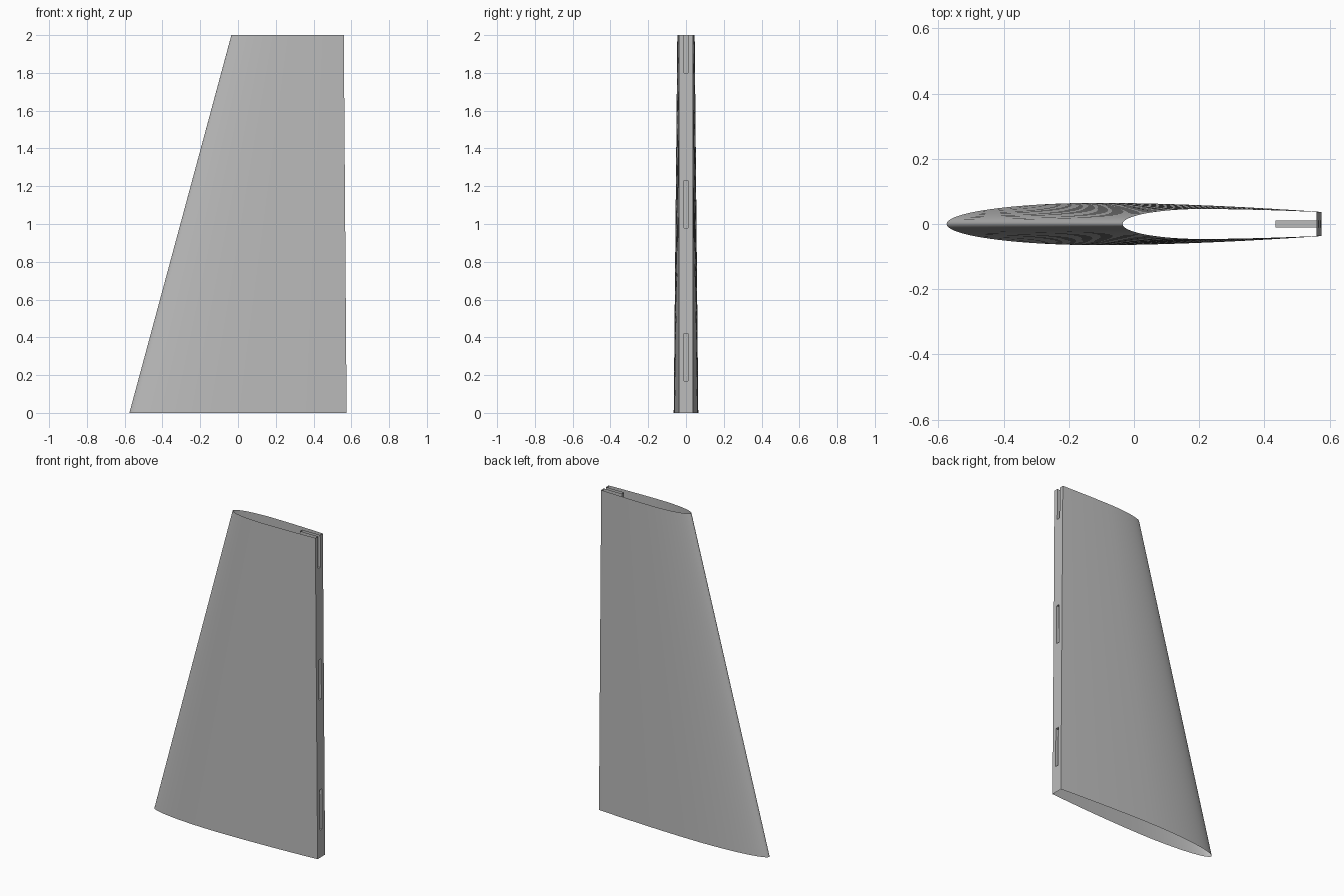
import bpy, bmesh, math

cube = bpy.data.objects.get("Cube")
if cube:
    bpy.data.objects.remove(cube, do_unlink=True)

grey = bpy.data.materials.new("plain grey")
grey.use_nodes = True
colour = (0.5, 0.5, 0.5, 1)
grey.diffuse_color = colour
grey.node_tree.nodes["Principled BSDF"].inputs["Base Color"].default_value = colour

HEIGHT = 2.0
TAIL = 0.037          # half width of the blunt trailing edge
SLOT = 0.011          # half width of the hinge slots
SLOT_DEPTH_X = 0.435
SLOTS = [(0.17, 0.42), (0.98, 1.23), (1.80, HEIGHT)]


def tail_x(z):
    return 0.575 - 0.0075 * z


def section(nose, tail, thick, z, steps=20):
    """Open aerofoil outline: elliptical nose, gently tapering tail."""
    peak = nose + 0.41 * (tail - nose)
    half = []
    for i in range(1, steps + 1):
        a = math.pi / 2 * i / steps
        half.append((peak - (peak - nose) * math.cos(a), thick * math.sin(a)))
    for i in range(1, steps + 1):
        t = i / steps
        half.append((peak + (tail - peak) * t, thick - (thick - TAIL) * t ** 1.7))
    front = [(x, -y, z) for x, y in reversed(half)]
    return front + [(nose, 0, z)] + [(x, y, z) for x, y in half]


def make_object(name, bm):
    mesh = bpy.data.meshes.new(name)
    bm.to_mesh(mesh)
    bm.free()
    mesh.materials.append(grey)
    obj = bpy.data.objects.new(name, mesh)
    bpy.context.collection.objects.link(obj)
    return obj


def add_quad(bm, *points):
    bm.faces.new([bm.verts.new(p) for p in points])


# Skin: tapered aerofoil shell, open at both ends
bm = bmesh.new()
root = [bm.verts.new(p) for p in section(-0.575, tail_x(0), 0.065, 0)]
tip = [bm.verts.new(p) for p in section(-0.035, tail_x(HEIGHT), 0.046, HEIGHT)]
for i in range(len(root) - 1):
    bm.faces.new((root[i + 1], root[i], tip[i], tip[i + 1]))
skin = make_object("wing_skin", bm)
bpy.context.view_layer.objects.active = skin
skin.select_set(True)
bpy.ops.object.shade_smooth_by_angle(angle=math.radians(30))

# Trailing edge wall, leaving gaps where the slots open
bm = bmesh.new()


def wall(y0, y1, z0, z1):
    add_quad(bm, (tail_x(z0), y0, z0), (tail_x(z0), y1, z0),
             (tail_x(z1), y1, z1), (tail_x(z1), y0, z1))


wall(-TAIL, -SLOT, 0, HEIGHT)
wall(SLOT, TAIL, 0, HEIGHT)
start = 0
for low, high in SLOTS:
    wall(-SLOT, SLOT, start, low)
    start = high
make_object("trailing_edge", bm)

# Hinge slots: pockets facing inward, the topmost one open at the tip
bm = bmesh.new()
for low, high in SLOTS:
    d, s, a, b = SLOT_DEPTH_X, SLOT, tail_x(low), tail_x(high)
    add_quad(bm, (d, -s, low), (d, s, low), (d, s, high), (d, -s, high))
    add_quad(bm, (d, -s, low), (a, -s, low), (a, s, low), (d, s, low))
    add_quad(bm, (a, -s, low), (d, -s, low), (d, -s, high), (b, -s, high))
    add_quad(bm, (d, s, low), (a, s, low), (b, s, high), (d, s, high))
    if high < HEIGHT:
        add_quad(bm, (d, s, high), (b, s, high), (b, -s, high), (d, -s, high))
make_object("hinge_slots", bm)
